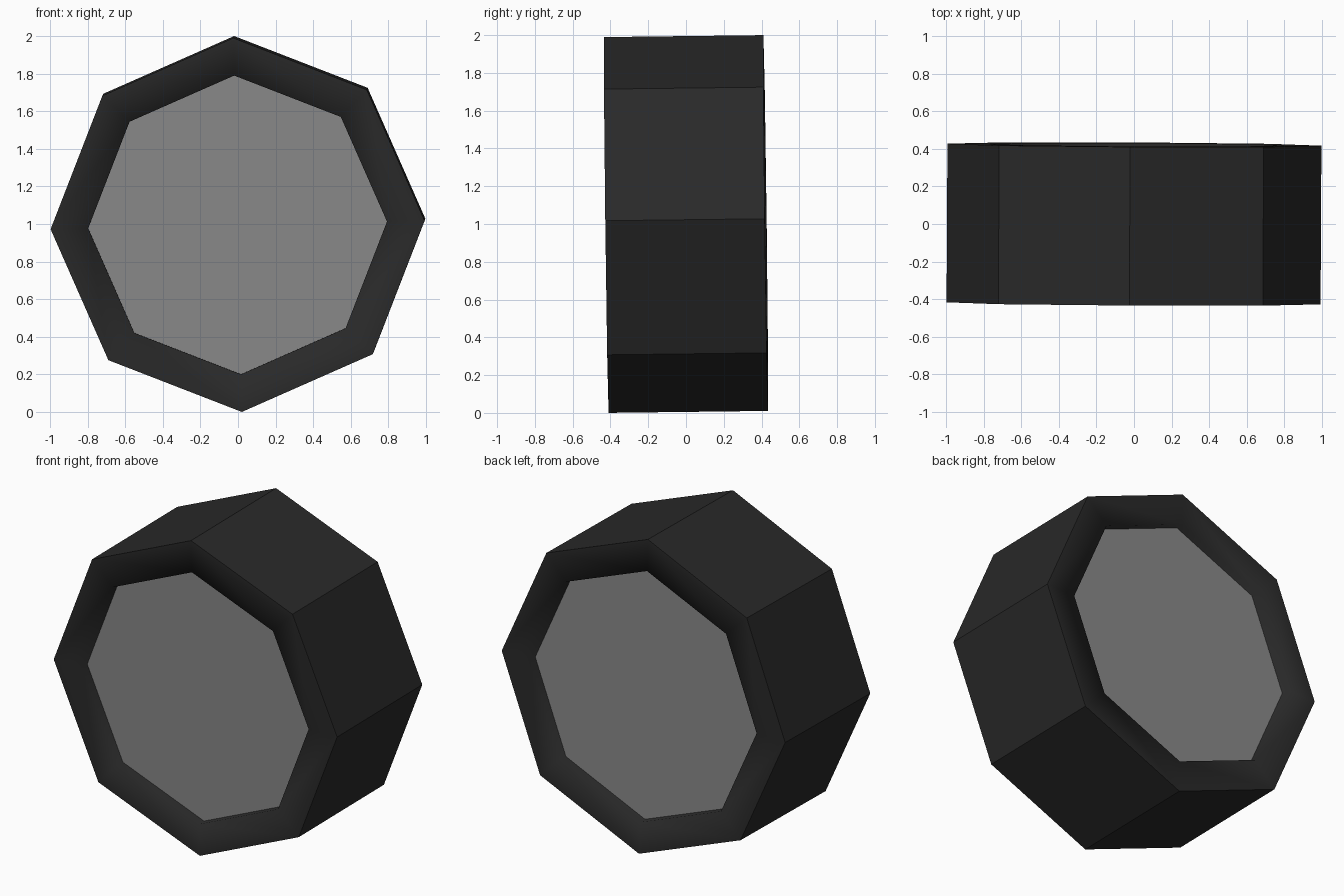
import bpy, bmesh
from math import sin, cos, pi, radians
from mathutils import Matrix

if "Cube" in bpy.data.objects:
    bpy.data.objects.remove(bpy.data.objects["Cube"])

SIDES, R_OUT, R_IN, HALF_W, RECESS = 8, 0.995, 0.795, 0.422, 0.05

# The wheel leans very slightly on all three axes
POSE = (Matrix.Translation((0, 0, 1))
        @ Matrix.Rotation(radians(-0.3), 4, 'Z')
        @ Matrix.Rotation(radians(0.7), 4, 'X')
        @ Matrix.Rotation(radians(-1.3), 4, 'Y'))


def material(name, value):
    m = bpy.data.materials.new(name)
    m.diffuse_color = (value, value, value, 1)
    m.use_nodes = True
    m.node_tree.nodes["Principled BSDF"].inputs["Base Color"].default_value = m.diffuse_color
    return m


def finish(bm, name, mat):
    bmesh.ops.recalc_face_normals(bm, faces=bm.faces)
    bm.transform(POSE)
    mesh = bpy.data.meshes.new(name)
    bm.to_mesh(mesh)
    bm.free()
    mesh.materials.append(mat)
    ob = bpy.data.objects.new(name, mesh)
    bpy.context.collection.objects.link(ob)
    return ob


def ring(bm, r, y):
    return [bm.verts.new((r * cos(2 * pi * i / SIDES), y, r * sin(2 * pi * i / SIDES)))
            for i in range(SIDES)]


def bridge(bm, a, b, smooth=False):
    for i in range(SIDES):
        j = (i + 1) % SIDES
        bm.faces.new((a[i], a[j], b[j], b[i])).smooth = smooth


# Tyre: octagonal band, soft-shaded side walls, flat tread
bm = bmesh.new()
loops = [ring(bm, r, y) for r, y in
         ((R_IN, -HALF_W), (R_OUT, -HALF_W), (R_OUT, HALF_W), (R_IN, HALF_W))]
for k in range(4):
    bridge(bm, loops[k], loops[(k + 1) % 4], smooth=(k != 1))
tread = set(loops[1] + loops[2])
for e in bm.edges:
    e.smooth = not (e.verts[0] in tread and e.verts[1] in tread)
finish(bm, "tyre", material("rubber", 0.022))

# Hub: plain octagonal disc set a little into the tyre on both sides
bm = bmesh.new()
front = ring(bm, R_IN + 0.01, -HALF_W + RECESS)
back = ring(bm, R_IN + 0.01, HALF_W - RECESS)
bridge(bm, front, back)
bm.faces.new(front)
bm.faces.new(back)
finish(bm, "hub", material("hub_grey", 0.25))
